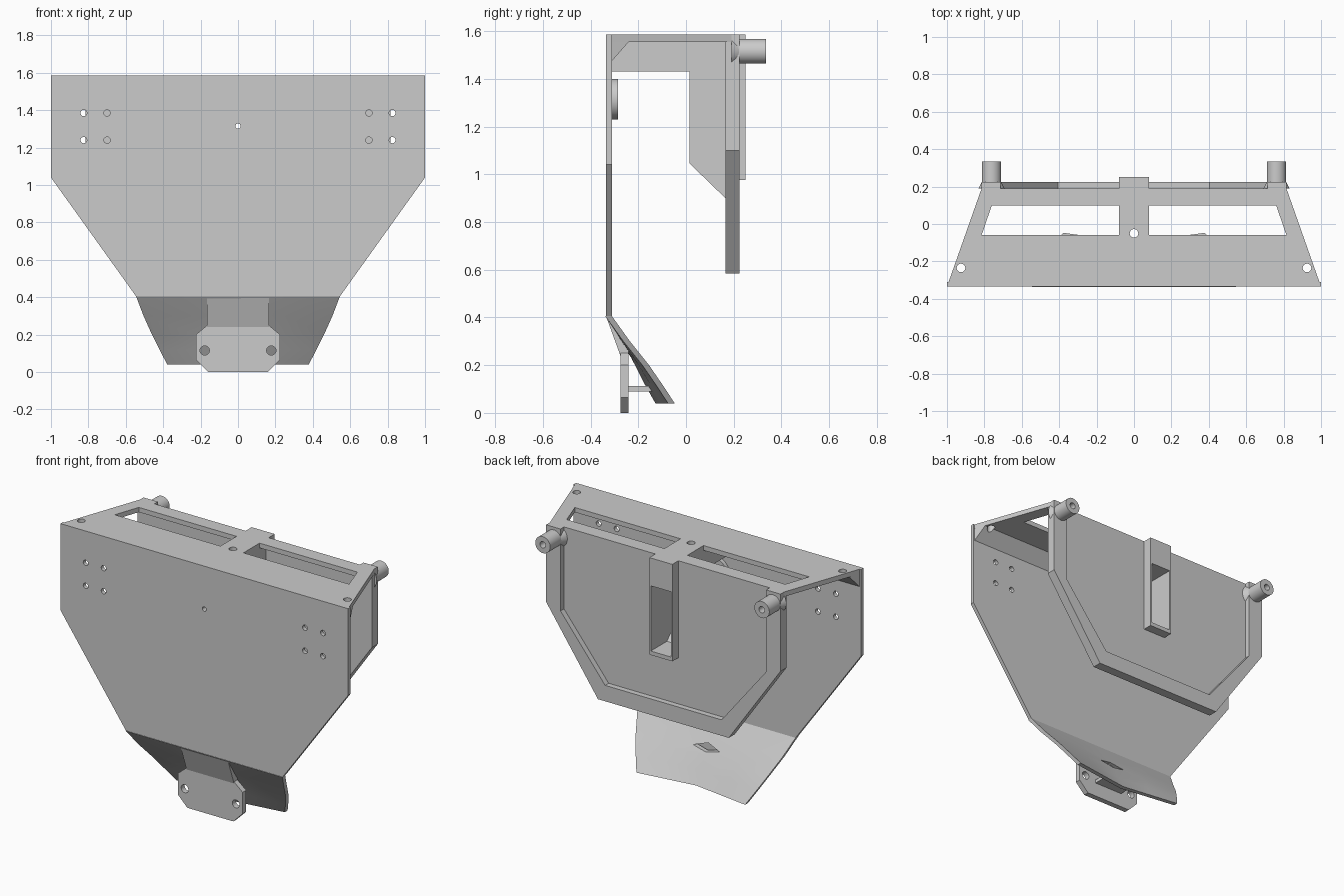
import bpy, bmesh, math
from mathutils import Vector

cube = bpy.data.objects.get("Cube")
if cube:
    bpy.data.objects.remove(cube)

grey = bpy.data.materials.new("light_grey")
grey.use_nodes = True
COLOUR = (0.6, 0.6, 0.6, 1)
grey.diffuse_color = COLOUR
grey.node_tree.nodes["Principled BSDF"].inputs["Base Color"].default_value = COLOUR

# Maps (profile u, profile v, depth) to model space for each extrusion axis
PLACE = {
    "x": lambda u, v, d: (d, u, v),
    "y": lambda u, v, d: (u, d, v),
    "z": lambda u, v, d: (u, v, d),
}


def finish(name, bm):
    bmesh.ops.recalc_face_normals(bm, faces=bm.faces)
    mesh = bpy.data.meshes.new(name)
    bm.to_mesh(mesh)
    bm.free()
    mesh.materials.append(grey)
    obj = bpy.data.objects.new(name, mesh)
    bpy.context.collection.objects.link(obj)
    return obj


def prism(name, pts, axis, lo, hi, end_pts=None):
    """Extrude a profile along an axis, or loft it to a second profile."""
    bm = bmesh.new()
    put = PLACE[axis]
    a = [bm.verts.new(put(u, v, lo)) for u, v in pts]
    b = [bm.verts.new(put(u, v, hi)) for u, v in (end_pts or pts)]
    bm.faces.new(a)
    bm.faces.new(b)
    for i in range(len(a)):
        j = (i + 1) % len(a)
        bm.faces.new((a[i], a[j], b[j], b[i]))
    return finish(name, bm)


def circle(u, v, r, n=32):
    return [(u + r * math.cos(math.tau * i / n), v + r * math.sin(math.tau * i / n))
            for i in range(n)]


def mirror(half):
    """Complete a right-hand outline, listed top to bottom, across x = 0."""
    return half + [(-u, v) for u, v in reversed(half)]


def cut(obj, cutters):
    """Subtract the cutters and delete them."""
    for c in cutters:
        mod = obj.modifiers.new("cut", "BOOLEAN")
        mod.operation, mod.solver, mod.object = "DIFFERENCE", "EXACT", c
    bpy.context.view_layer.update()
    graph = bpy.context.evaluated_depsgraph_get()
    mesh = bpy.data.meshes.new_from_object(obj.evaluated_get(graph))
    obj.modifiers.clear()
    obj.data = mesh
    for c in cutters:
        bpy.data.objects.remove(c)


def hole(axis, u, v, r, lo=-1, hi=2):
    return prism("cutter", circle(u, v, r, 24), axis, lo, hi)


# Front plate with screw holes
front = prism("front_plate", mirror([(1, 1.585), (1, 1.04), (0.545, 0.405)]), "y", -0.335, -0.31)
cut(front, [hole("y", s * x, z, 0.017) for s in (-1, 1) for x in (0.7, 0.825)
            for z in (1.24, 1.385)] + [hole("y", 0, 1.315, 0.014)])

# Round pad behind the centre hole
pad = prism("centre_pad", circle(0, 1.315, 0.085, 48), "y", -0.31, -0.285)
cut(pad, [hole("y", 0, 1.315, 0.014)])

# Top plate with two windows and corner holes
top = prism("top_plate", [(-1, -0.335), (1, -0.335), (0.815, 0.19), (-0.815, 0.19)], "z", 1.555, 1.585)
windows = [prism("cutter", [(s * 0.08, -0.06), (s * 0.815, -0.06), (s * 0.76, 0.1), (s * 0.08, 0.1)],
                 "z", 1.4, 1.7) for s in (-1, 1)]
corners = [(-0.925, -0.235), (0.925, -0.235)]
cut(top, windows + [hole("z", x, y, 0.023) for x, y in corners] + [hole("z", 0, -0.05, 0.023)])

# Sloping fillet between front and top plates
bm = bmesh.new()
ends = [[bm.verts.new((s * x, y, z)) for x, y, z in
         ((0.991, -0.31, 1.475), (0.991, -0.31, 1.555), (0.967, -0.24, 1.555))] for s in (-1, 1)]
for tri in ends:
    bm.faces.new(tri)
for i in range(3):
    j = (i + 1) % 3
    bm.faces.new((ends[0][i], ends[0][j], ends[1][j], ends[1][i]))
fillet = finish("front_fillet", bm)
cut(fillet, [hole("z", x, y, 0.023) for x, y in corners])

# Back plate with a raised rim that is open at the top
outer = mirror([(0.815, 1.585), (0.815, 1.1), (0.455, 0.585)])
inner = mirror([(0.715, 1.7), (0.715, 1.07), (0.405, 0.685)])
slot = [(-0.07, 1.0), (0.07, 1.0), (0.07, 1.41), (-0.07, 1.41)]
back = prism("back_plate", outer, "y", 0.165, 0.225)
cut(back, [prism("cutter", inner, "y", 0.19, 0.4), prism("cutter", slot, "y", 0.1, 0.4)])

# Centre spine: top bar and hollow pocket
spine = prism("centre_spine", [(-0.32, 1.43), (0.015, 1.43), (0.015, 1.045), (0.165, 0.9),
                               (0.18, 0.9), (0.18, 0.975), (0.25, 0.975), (0.25, 1.585),
                               (-0.32, 1.585)], "x", -0.08, 0.08)
pocket = prism("cutter", [(0.035, 1.41), (0.035, 1.055), (0.09, 1.0), (0.4, 1.0), (0.4, 1.41)],
               "x", -0.07, 0.07)
cut(spine, [pocket, hole("z", 0, -0.05, 0.023), hole("y", 0, 1.315, 0.014, -0.4, 0.1)])

# Rear pegs with flared feet
for side, s in (("left", 1), ("right", -1)):
    x, z = s * 0.762, 1.515
    prism(side + "_peg_foot", circle(x, z, 0.07, 48), "y", 0.19, 0.225, circle(x, z, 0.052, 48))
    peg = prism(side + "_peg", circle(x, z, 0.052, 48), "y", 0.19, 0.335)
    cut(peg, [hole("y", x, z, 0.02, 0.23, 0.5)])

# Curved lower deflector: height, half width, back y at the edge and at the middle
rows = [(0.405, 0.545, -0.31, -0.31), (0.3, 0.505, -0.235, -0.245), (0.2, 0.46, -0.155, -0.185),
        (0.12, 0.42, -0.1, -0.145), (0.04, 0.378, -0.047, -0.1)]
bm = bmesh.new()
grids = []
for thick in (0, 0.028):
    grids.append([[bm.verts.new((w * t, mid + (edge - mid) * abs(t) - thick, z))
                   for t in (-1, -0.5, 0, 0.5, 1)] for z, w, edge, mid in rows])
for g in grids:
    for r in range(4):
        for c in range(4):
            bm.faces.new((g[r][c], g[r][c + 1], g[r + 1][c + 1], g[r + 1][c]))
p, q = grids
for i in range(4):
    for k in (0, 4):
        bm.faces.new((p[k][i], p[k][i + 1], q[k][i + 1], q[k][i]))
        bm.faces.new((p[i][k], p[i + 1][k], q[i + 1][k], q[i][k]))
deflector = finish("deflector", bm)
cut(deflector, [prism("cutter", [(-0.09, 0.235), (0, 0.215), (0.09, 0.235), (0, 0.262)],
                      "y", -0.5, 0)])

# Mounting tab, its neck to the front plate, and the rib behind it
tab = prism("mounting_tab", mirror([(0.165, 0.27), (0.165, 0.25), (0.225, 0.2), (0.225, 0.065),
                                    (0.165, 0.005), (0.16, 0)]), "y", -0.275, -0.24)
cut(tab, [hole("y", s * 0.178, 0.115, 0.025) for s in (-1, 1)])
prism("tab_neck", [(-0.335, 0.405), (-0.275, 0.24), (-0.24, 0.24), (-0.24, 0.28), (-0.31, 0.405)],
      "x", -0.165, 0.165)
prism("tab_rib", [(-0.25, 0.09), (-0.14, 0.09), (-0.14, 0.112), (-0.25, 0.112)], "x", -0.1, 0.1)

# Smooth the round parts, keeping edges sharp
bpy.ops.object.select_all(action="DESELECT")
for obj in bpy.context.scene.objects:
    if obj.type == "MESH" and ("peg" in obj.name or "pad" in obj.name or obj is deflector):
        obj.select_set(True)
        bpy.context.view_layer.objects.active = obj
bpy.ops.object.shade_smooth_by_angle(angle=math.radians(30))
